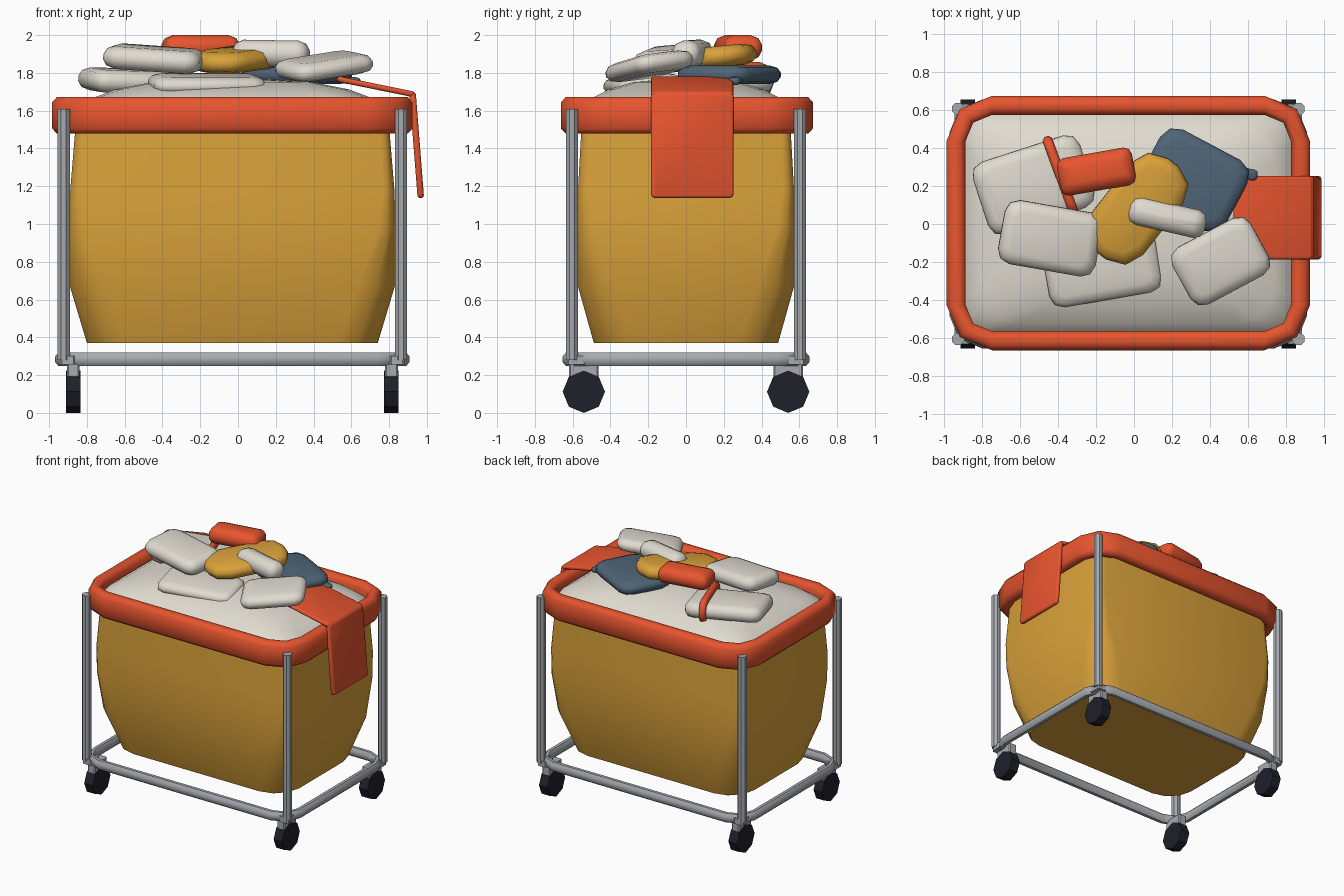
import bpy, bmesh, math

if "Cube" in bpy.data.objects:
    bpy.data.objects.remove(bpy.data.objects["Cube"])


def mat(name, rgb):
    m = bpy.data.materials.new(name)
    m.diffuse_color = (*rgb, 1)
    m.use_nodes = True
    m.node_tree.nodes["Principled BSDF"].inputs["Base Color"].default_value = m.diffuse_color
    return m


RED = mat("orange_red", (0.800, 0.090, 0.028))
GOLD = mat("mustard", (0.700, 0.360, 0.042))
CREAM = mat("cream", (0.750, 0.710, 0.630))
SLATE = mat("slate_blue", (0.080, 0.130, 0.185))
STEEL = mat("steel_grey", (0.380, 0.405, 0.430))
DARK = mat("dark_rubber", (0.014, 0.014, 0.024))
CX = -0.03  # cart is offset from the overall centre by the hanging towel


def finish(bm, name, material, loc, rot=(0, 0, 0), angle=50):
    bmesh.ops.recalc_face_normals(bm, faces=bm.faces)
    me = bpy.data.meshes.new(name)
    bm.to_mesh(me)
    bm.free()
    me.materials.append(material)
    me.shade_smooth()
    me.set_sharp_from_angle(angle=math.radians(angle))
    ob = bpy.data.objects.new(name, me)
    ob.location = loc
    ob.rotation_euler = [math.radians(a) for a in rot]
    bpy.context.collection.objects.link(ob)
    return ob


def loft(name, rings, material, loc, rot=(0, 0, 0), seg=2, closed=False, caps=(True, True), angle=50):
    """Skin rounded rectangles given as (half_x, half_y, corner_radius, z)."""
    bm = bmesh.new()
    loops = []
    for hx, hy, r, z in rings:
        loop = []
        for q, (sx, sy) in enumerate([(1, 1), (-1, 1), (-1, -1), (1, -1)]):
            for i in range(seg + 1):
                a = (q + i / seg) * math.pi / 2
                loop.append(bm.verts.new((sx * (hx - r) + r * math.cos(a),
                                          sy * (hy - r) + r * math.sin(a), z)))
        loops.append(loop)
    n = len(loops[0])
    pairs = list(zip(loops, loops[1:])) + ([(loops[-1], loops[0])] if closed else [])
    for a, b in pairs:
        for i in range(n):
            bm.faces.new((a[i], a[(i + 1) % n], b[(i + 1) % n], b[i]))
    if not closed:
        for use, loop in zip(caps, (loops[0], loops[-1])):
            if use:
                bm.faces.new(loop)
    return finish(bm, name, material, loc, rot, angle)


def tube_ring(name, hx, hy, r, profile, material, loc, rot=(0, 0, 0), seg=2, angle=50):
    """Closed rounded-rectangle rail swept with a profile of (outward, up)."""
    return loft(name, [(hx + o, hy + o, r + o, z) for o, z in profile],
                material, loc, rot, seg, closed=True, angle=angle)


def octagon(rx, rz):
    return [(rx * math.cos(k * math.pi / 4 + math.pi / 8) * 1.08,
             rz * math.sin(k * math.pi / 4 + math.pi / 8) * 1.08) for k in range(8)]


def pad(name, material, loc, size, rot, r=0.07, inset=0.055):
    """Soft folded cloth: a flat block with rounded rim."""
    hx, hy, t = size[0] / 2, size[1] / 2, size[2] / 2
    rings = [(hx - i, hy - i, max(r - i * 0.5, 0.01), z) for i, z in
             ((inset, -t), (inset * 0.3, -t * 0.75), (0, -t * 0.25),
              (0, t * 0.25), (inset * 0.3, t * 0.75), (inset, t))]
    return loft(name, rings, material, loc, rot)


def cylinder(name, material, loc, radius, depth, rot=(0, 0, 0), sides=8, angle=30):
    bm = bmesh.new()
    bmesh.ops.create_cone(bm, cap_ends=True, segments=sides, radius1=radius, radius2=radius, depth=depth)
    return finish(bm, name, material, loc, rot, angle)


# Bag, rim and frame
loft("bag", [(0.77, 0.488, 0.21, 0.37), (0.86, 0.572, 0.19, 0.67), (0.865, 0.575, 0.09, 0.97),
             (0.858, 0.572, 0.06, 1.18), (0.833, 0.555, 0.05, 1.48), (0.833, 0.555, 0.06, 1.56)],
     GOLD, (CX, 0, 0), seg=3, caps=(True, False))
tube_ring("padded_rim", 0.905, 0.618, 0.19,
          [(0.05, -0.068), (0.05, 0.068), (0.024, 0.097), (-0.024, 0.097),
           (-0.05, 0.068), (-0.05, -0.068), (-0.024, -0.097), (0.024, -0.097)],
          RED, (CX, 0.005, 1.575), angle=80)
tube_ring("base_frame", 0.908, 0.623, 0.14, octagon(0.030, 0.036), STEEL, (CX, 0, 0.284))

# Posts and casters at each corner
for sx, nx in ((-1, "left"), (1, "right")):
    for sy, ny in ((-1, "front"), (1, "back")):
        tag = f"{ny}_{nx}"
        cylinder(f"{tag}_post", STEEL, (CX + sx * 0.893, sy * 0.604, 0.945), 0.035, 1.33, (0, 0, 22.5))
        x, y = CX + sx * 0.842, sy * 0.541
        cylinder(f"{tag}_wheel", DARK, (x, y, 0.112), 0.112, 0.076, (0, 90, 0))
        loft(f"{tag}_caster_fork", [(0.034, 0.078, 0.008, 0.18), (0.034, 0.078, 0.008, 0.27)],
             STEEL, (x, y, 0), seg=1, angle=30)
        loft(f"{tag}_caster_mount", [(0.04, 0.05, 0.01, 0.255), (0.04, 0.05, 0.01, 0.30)],
             STEEL, (x + sx * 0.03, y + sy * 0.04, 0), seg=1, angle=30)

# Laundry heap filling the bag
loft("laundry_heap", [(0.875, 0.59, 0.16, 1.56), (0.845, 0.56, 0.17, 1.61), (0.77, 0.52, 0.2, 1.655),
                      (0.62, 0.41, 0.22, 1.712), (0.42, 0.28, 0.18, 1.752), (0.18, 0.12, 0.1, 1.765)],
     CREAM, (CX, 0, 0), seg=3, caps=(False, True))

# Loose folded items
pad("cream_bundle", CREAM, (-0.525, 0.205, 1.755), (0.59, 0.40, 0.12), (3, 2, 18))
pad("cream_sheet_front", CREAM, (-0.165, -0.235, 1.742), (0.60, 0.33, 0.09), (6, 0, 10))
pad("cream_pillow_left", CREAM, (-0.44, -0.075, 1.875), (0.52, 0.34, 0.12), (4, 4, -10))
pad("cream_pillow_right", CREAM, (0.455, -0.195, 1.835), (0.47, 0.34, 0.10), (6, -8, 28))
pad("slate_shirt", SLATE, (0.31, 0.23, 1.79), (0.52, 0.42, 0.10), (0, 0, -28), r=0.09)
pad("slate_sleeve", SLATE, (0.56, 0.27, 1.765), (0.18, 0.06, 0.04), (0, 8, -12), r=0.02, inset=0.015)
pad("mustard_shirt", GOLD, (0.015, 0.08, 1.875), (0.62, 0.35, 0.11), (3, -5, 52), r=0.14)
pad("red_roll", RED, (-0.198, 0.275, 1.933), (0.40, 0.20, 0.134), (0, 0, 10), r=0.04)
pad("cream_roll", CREAM, (0.175, 0.035, 1.903), (0.41, 0.15, 0.14), (0, 1, -13), r=0.05)

# Sash tied round the cream bundle
tube_ring("red_sash", 0.195, 0.07, 0.05, octagon(0.028, 0.026), RED, (-0.385, 0.25, 1.76), (90, 0, 110))

# Towel draped over the right side of the rim
pad("towel_top", RED, (0.73, 0.033, 1.727), (0.42, 0.437, 0.03), (0, 11.5, 0), r=0.02, inset=0.012)
pad("towel_hanging", RED, (0.946, 0.033, 1.417), (0.56, 0.437, 0.034), (0, 85.5, 0), r=0.02, inset=0.012)
